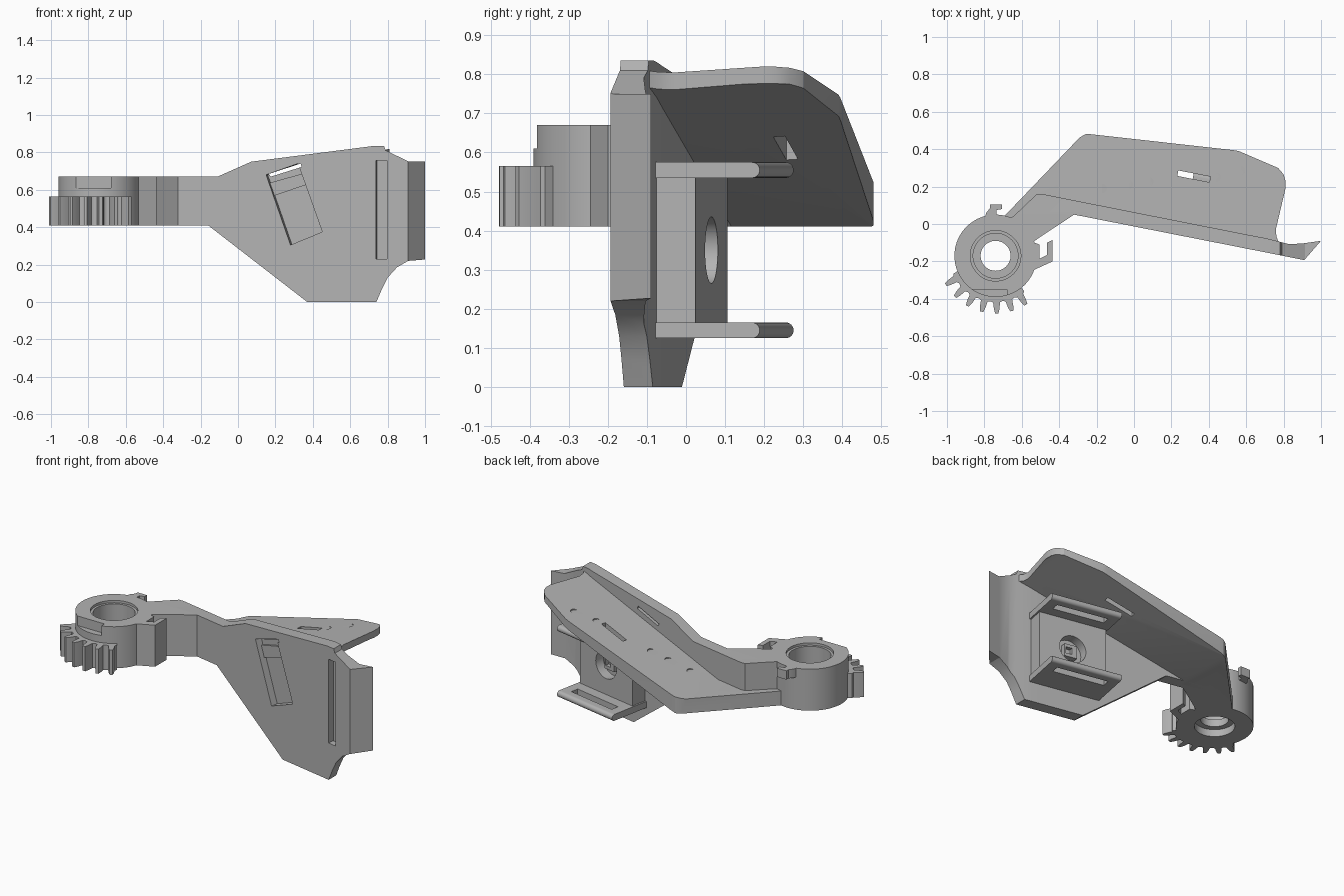
import bpy, bmesh, math
from mathutils import Matrix, Vector

if "Cube" in bpy.data.objects:
    bpy.data.objects.remove(bpy.data.objects["Cube"], do_unlink=True)

grey = bpy.data.materials.new("plain_grey")
grey.use_nodes = True
grey.diffuse_color = (0.45, 0.45, 0.45, 1)
grey.node_tree.nodes["Principled BSDF"].inputs["Base Color"].default_value = grey.diffuse_color


def prism(name, pts, lo, hi, axis="z", matrix=None):
    """Extrude a flat outline along an axis."""
    bm = bmesh.new()
    place = {"z": lambda a, b, t: (a, b, t),
             "y": lambda a, b, t: (a, t, b),
             "x": lambda a, b, t: (t, a, b)}[axis]
    face = bm.faces.new([bm.verts.new(place(a, b, lo)) for a, b in pts])
    new = bmesh.ops.extrude_face_region(bm, geom=[face])["geom"]
    shift = Vector(place(0, 0, hi - lo))
    bmesh.ops.translate(bm, vec=shift, verts=[v for v in new if isinstance(v, bmesh.types.BMVert)])
    bmesh.ops.recalc_face_normals(bm, faces=bm.faces)
    if matrix:
        bm.transform(matrix)
    mesh = bpy.data.meshes.new(name)
    bm.to_mesh(mesh)
    bm.free()
    mesh.materials.append(grey)
    ob = bpy.data.objects.new(name, mesh)
    bpy.context.collection.objects.link(ob)
    return ob


def circle(cx, cy, r, n=64):
    return [(cx + r * math.cos(i * math.tau / n), cy + r * math.sin(i * math.tau / n)) for i in range(n)]


def rect(cx, cy, w, h):
    return [(cx - w / 2, cy - h / 2), (cx + w / 2, cy - h / 2),
            (cx + w / 2, cy + h / 2), (cx - w / 2, cy + h / 2)]


def combine(ob, tool, operation="DIFFERENCE"):
    mod = ob.modifiers.new("bool", "BOOLEAN")
    mod.operation = operation
    mod.solver = "EXACT"
    mod.object = tool
    bpy.context.view_layer.objects.active = ob
    bpy.ops.object.modifier_apply(modifier=mod.name)
    bpy.data.objects.remove(tool, do_unlink=True)


HX, HY = -0.74, -0.17          # hub axis
LOW, TOP = 0.41, 0.67          # hub and arm height

# Side plate and arm: plan shape trimmed by the front outline
plate = prism("side_plate", [
    (-.32, .05), (-.51, -.075), (-.57, -.12), (-.67, .02), (-.63, .055), (-.52, .16), (-.49, .16),
    (.62, -.06), (.70, -.075), (.76, -.09), (.83, -.108), (.90, -.104), (1, -.09),
    (.91, -.193), (.72, -.155)], -.1, 1)
combine(plate, prism("outline", [
    (-.8, LOW), (-.16, LOW), (.37, 0), (.74, 0), (.77, .07), (.80, .13), (.85, .185), (.91, .22),
    (1.1, .235), (1.1, .75), (.915, .75), (.79, .81), (.78, .835), (.73, .835),
    (.07, .75), (-.11, TOP), (-.8, TOP)], -.6, .6, "y"), "INTERSECT")

# Frame of the plate: local x along it, y outward from the back, origin at the bracket
frame = Matrix.Translation((.489, -.033, 0)) @ Matrix.Rotation(math.radians(-11.1), 4, "Z")
window = [(.165, .68), (.335, .74), (.465, .375), (.295, .305)]
local_window = [((x - .489) * 1.02, z) for x, z in window]
combine(plate, prism("window_cut", local_window, -.3, -.03, "y", frame))
combine(plate, prism("window_slot", [(.175, .67), (.165, .685), (.335, .74), (.34, .722)], -.3, .3, "y"))
combine(plate, prism("long_groove", rect(.297, .493, .06, .525), -.3, -.035, "y", frame))

# Sloping top panel: plan shape trimmed by its side profile
panel = prism("top_panel", [
    (-.70, .035), (-.66, .02), (-.45, .11), (.70, -.12), (.78, -.11), (.762, -.07), (.758, -.03),
    (.81, .19), (.81, .23), (.80, .265), (.77, .30), (.56, .39), (.53, .395),
    (-.23, .48), (-.26, .48), (-.29, .463)], 0, 1)
combine(panel, prism("panel_profile", [
    (-.8, LOW), (-.27, LOW), (.80, .775), (.9, .785), (.9, .832), (.84, .828), (-.31, .5), (-.8, .5)],
    -.6, .6, "y"), "INTERSECT")
slot = Matrix.Translation((.32, .255, 0)) @ Matrix.Rotation(math.radians(-11), 4, "Z")
combine(panel, prism("panel_slot", rect(0, 0, .175, .03), 0, 1, "z", slot))
# Crescent marks where level cutters meet the slope
for x, y in [(-.17, .19), (-.03, .21), (.08, .225), (.44, .25), (.57, .285)]:
    combine(panel, prism("mark", circle(x, y, .025, 24), .5 + (x + .31) * .285, 1))

# Hub ring with stepped bore and front notch
hub = prism("hub", circle(HX, HY, .22, 96), LOW, TOP)
combine(hub, prism("bore", circle(HX, HY, .08), 0, 1))
combine(hub, prism("upper_bore", circle(HX, HY, .12), .5, 1))
combine(hub, prism("rim_recess", circle(HX, HY, .135), .655, 1))
combine(hub, prism("lower_bore", circle(HX, HY, .115), 0, .455))
combine(hub, prism("front_notch", rect(-.795, -.425, .23, .15), .61, 1))

# Gear segment on the front of the hub
teeth = []
for i in range(7):
    mid = 210 + i * 15.3
    for off, r in [(-7, .245), (-4.2, .25), (-3, .285), (-1.6, .308), (1.6, .308), (3, .285), (4.2, .25), (7, .245)]:
        a = math.radians(mid + off)
        teeth.append((HX + r * math.cos(a), HY + r * math.sin(a)))
inner = [(HX + .18 * math.cos(math.radians(a)), HY + .18 * math.sin(math.radians(a)))
         for a in range(310, 199, -10)]
gear = prism("gear_segment", teeth + inner, LOW, .565)

# Clips beside the hub
side_clip = prism("side_clip", [
    (-.60, -.27), (-.57, -.29), (-.545, -.25), (-.435, -.20), (-.435, -.085), (-.465, -.10),
    (-.465, -.165), (-.505, -.185), (-.505, -.11), (-.56, -.09)], LOW, TOP)
rear_clip = prism("rear_clip", [
    (-.80, .02), (-.79, .06), (-.77, .085), (-.77, .105), (-.705, .105), (-.705, .08),
    (-.735, .075), (-.735, .02)], .615, TOP)

# Bracket block behind the plate with a round pocket
block = prism("bracket_block", rect(0, .045, .43, .11), .165, .535, "z", frame)
combine(block, prism("pocket", circle(0, .35, .085, 48), .04, .3, "y", frame))
boss = prism("pocket_boss", rect(0, .35, .08, .08), .03, .075, "y", frame)
combine(boss, prism("boss_hole", rect(.01, .35, .04, .04), .05, .3, "y", frame))

# Strap loops above and below the block
for name, z in [("upper_strap_loop", .555), ("lower_strap_loop", .145)]:
    nose = [(.25 + .02 * math.cos(a), z + .02 * math.sin(a))
            for a in [math.radians(d) for d in range(-90, 91, 15)]]
    loop = prism(name, [(-.01, z - .02)] + nose + [(-.01, z + .02)], -.225, .225, "x", frame)
    combine(loop, prism("strap_slot", rect(0, .19, .33, .05), z - .1, z + .1, "z", frame))

# Smooth round walls, sharp edges elsewhere
for ob in bpy.context.scene.objects:
    ob.select_set(ob.type == "MESH")
bpy.context.view_layer.objects.active = hub
bpy.ops.object.shade_smooth_by_angle(angle=math.radians(25))
